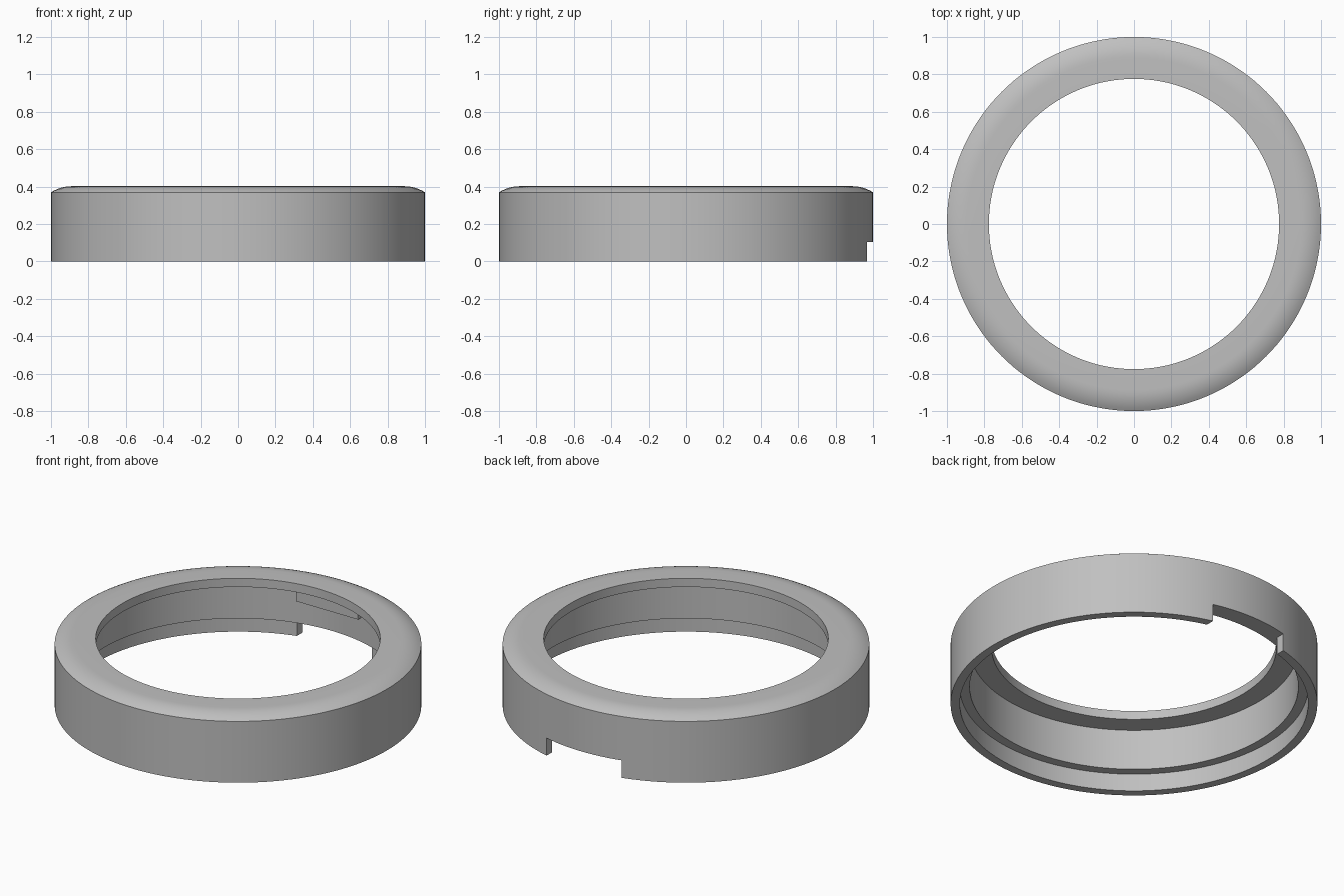
import bpy
import bmesh
from math import sin, cos, pi, asin
from mathutils import Vector

cube = bpy.data.objects.get("Cube")
if cube:
    bpy.data.objects.remove(cube, do_unlink=True)

SEGMENTS = 144
LEDGE = 0.105       # height of the skirt ledge and of the notch
FLANGE = 0.35       # underside of the top flange
TOP = 0.402

grey = bpy.data.materials.new("light_grey")
grey.use_nodes = True
grey.diffuse_color = (0.527, 0.527, 0.527, 1)
grey.node_tree.nodes["Principled BSDF"].inputs["Base Color"].default_value = grey.diffuse_color


def add_object(name, bm):
    bmesh.ops.recalc_face_normals(bm, faces=bm.faces)
    mesh = bpy.data.meshes.new(name)
    bm.to_mesh(mesh)
    bm.free()
    mesh.materials.append(grey)
    obj = bpy.data.objects.new(name, mesh)
    bpy.context.scene.collection.objects.link(obj)
    return obj


def add_box(name, low, high):
    low, high = Vector(low), Vector(high)
    bm = bmesh.new()
    bmesh.ops.create_cube(bm, size=1)
    for v in bm.verts:
        v.co = (low + high) / 2 + v.co * (high - low)
    return add_object(name, bm)


def add_ring(name, profile):
    bm = bmesh.new()
    loops = []
    for r, z in profile:
        angles = [2 * pi * i / SEGMENTS for i in range(SEGMENTS)]
        loops.append([bm.verts.new((r * cos(a), r * sin(a), z)) for a in angles])
    for a, b in zip(loops, loops[1:] + loops[:1]):
        for i in range(SEGMENTS):
            j = (i + 1) % SEGMENTS
            bm.faces.new((a[i], a[j], b[j], b[i]))
    return add_object(name, bm)


# Ring body: stepped bore, top flange and a rounded shoulder
shoulder_r, radius, steps = 0.89, 0.2, 6
sweep = asin((1 - shoulder_r) / radius)
shoulder = [(shoulder_r + radius * sin(sweep * i / steps),
             TOP - radius * (1 - cos(sweep * i / steps))) for i in range(steps + 1)]
profile = [(0.95, 0), (0.95, LEDGE), (0.896, LEDGE), (0.896, FLANGE),
           (0.776, FLANGE), (0.776, TOP)] + shoulder + [(1, 0)]
ring = add_ring("ring_body", profile)

# Notch through the back of the skirt
cutter = add_box("notch_cutter", (-0.25, 0.88, -0.1), (0.25, 1.1, LEDGE))
cutter.hide_render = True
cut = ring.modifiers.new("notch", 'BOOLEAN')
cut.operation = 'DIFFERENCE'
cut.solver = 'EXACT'
cut.object = cutter
bpy.context.view_layer.objects.active = ring
ring.select_set(True)
bpy.ops.object.modifier_apply(modifier=cut.name)
bpy.data.objects.remove(cutter, do_unlink=True)
bpy.ops.object.shade_smooth_by_angle(angle=pi / 8)

# Flat-faced stop block inside the bore, above the notch
add_box("stop_block", (-0.207, 0.847, 0.247), (0.207, 0.91, FLANGE + 0.01))
